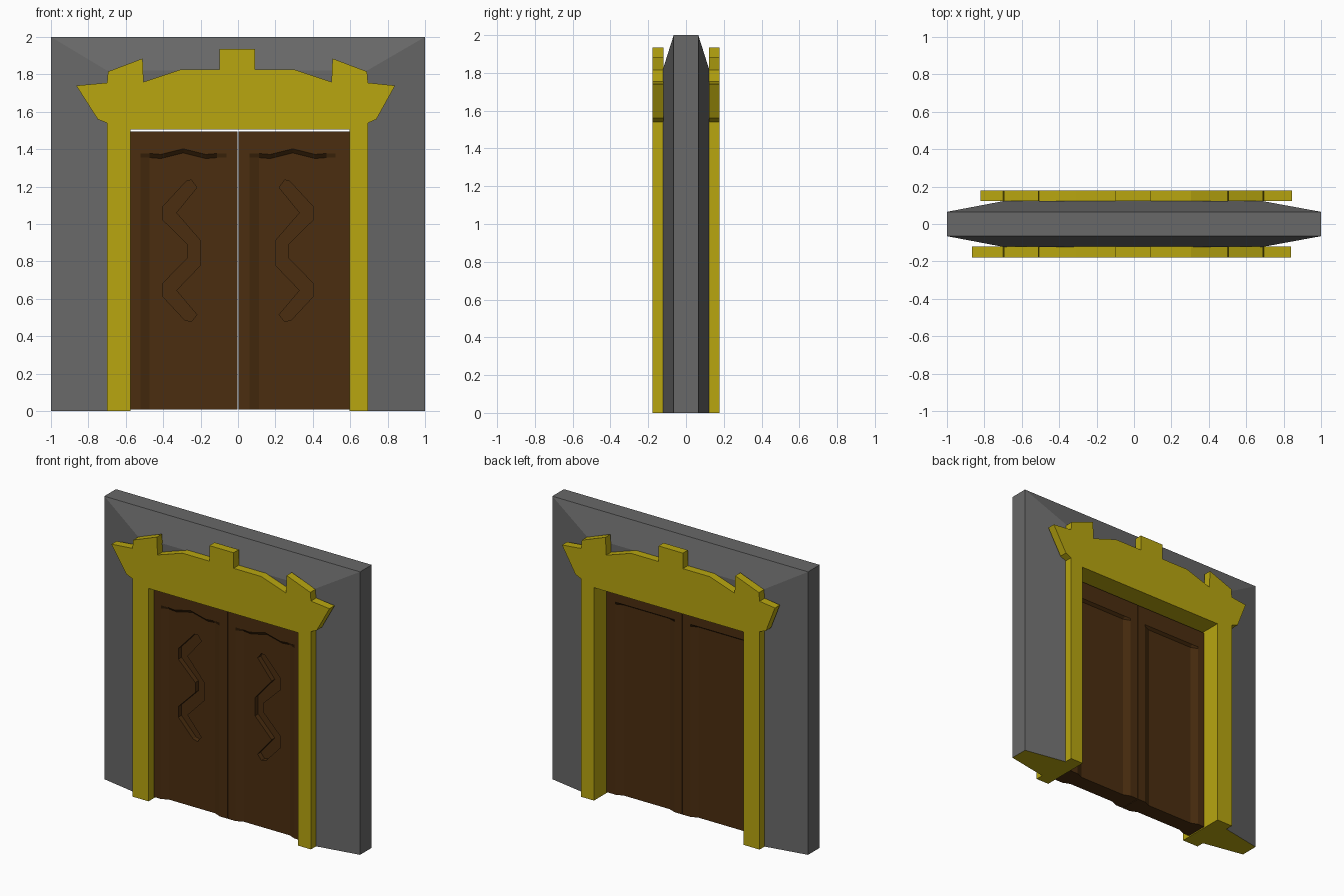
import bpy, bmesh

if "Cube" in bpy.data.objects:
    bpy.data.objects.remove(bpy.data.objects["Cube"])


def material(name, rgb):
    m = bpy.data.materials.new(name)
    m.diffuse_color = (*rgb, 1)
    m.use_nodes = True
    m.node_tree.nodes["Principled BSDF"].inputs["Base Color"].default_value = m.diffuse_color
    return m


GOLD = material("gold", (0.48, 0.38, 0.005))
WOOD = material("dark_wood", (0.07, 0.027, 0.005))
STONE = material("grey_stone", (0.14, 0.14, 0.14))


def finish(name, bm, *mats):
    bmesh.ops.recalc_face_normals(bm, faces=bm.faces)
    me = bpy.data.meshes.new(name)
    bm.to_mesh(me)
    bm.free()
    for m in mats:
        me.materials.append(m)
    ob = bpy.data.objects.new(name, me)
    bpy.context.collection.objects.link(ob)
    return ob


def slab(name, pts, y0, y1, mat):
    """Extrude an x-z outline from y0 to y1."""
    bm = bmesh.new()
    face = bm.faces.new([bm.verts.new((x, y0, z)) for x, z in pts])
    new = bmesh.ops.extrude_face_region(bm, geom=[face])["geom"]
    moved = [v for v in new if isinstance(v, bmesh.types.BMVert)]
    bmesh.ops.translate(bm, verts=moved, vec=(0, y1 - y0, 0))
    return finish(name, bm, mat)


L, R, TOP = -0.575, 0.595, 1.505   # doorway opening


# Wall: chamfered arch of outer, middle and doorway rings; gold lining and foot
def wall():
    bm = bmesh.new()

    def ring(l, r, z, y):
        return [bm.verts.new((x, y, h)) for x, h in ((l, 0), (l, z), (r, z), (r, 0))]

    rings = []
    for s in (-1, 1):
        side = [ring(-1, 1, 2, 0.065 * s), ring(-0.7, 0.69, 1.82, 0.122 * s),
                ring(L, R, TOP, 0.122 * s)]
        rings += side if s < 0 else side[::-1]
    for k in range(6):
        a, b = rings[k], rings[(k + 1) % 6]
        for i in range(3):
            f = bm.faces.new((a[i], a[i + 1], b[i + 1], b[i]))
            f.material_index = int(k == 2)
    for i in (0, 3):
        bm.faces.new([r[i] for r in rings]).material_index = 1
    finish("wall", bm, STONE, GOLD)


wall()

# Crowned door surround, front and back
for name, y0, y1, lx, rx in (("front_surround", -0.178, -0.12, -0.865, 0.84),
                             ("back_surround", 0.122, 0.178, -0.82, 0.845)):
    outline = [
        (-0.7, 0), (L, 0), (L, TOP), (R, TOP), (R, 0), (0.695, 0),
        (0.695, 1.54), (0.74, 1.56), (rx, 1.74), (0.695, 1.755), (0.69, 1.815),
        (0.505, 1.885), (0.5, 1.76), (0.305, 1.825), (0.09, 1.825), (0.09, 1.935),
        (-0.1, 1.935), (-0.1, 1.825), (-0.31, 1.825), (-0.505, 1.76),
        (-0.51, 1.885), (-0.695, 1.815), (-0.7, 1.755), (lx, 1.74),
        (-0.75, 1.56), (-0.7, 1.54)]
    slab(name, outline, y0, y1, GOLD)


# Door leaf: recessed panel on both faces, wavy top on the front one
WAVE = (0, -0.005, 0.01, 0.025, 0.01, -0.005, 0)


def leaf(name, x0, x1, cx):
    bm = bmesh.new()
    inner = [cx - 0.18 + 0.06 * i for i in range(7)]
    xs = [x0, cx - 0.23] + inner + [cx + 0.23, x1]
    waves = [0, 0, *WAVE, 0, 0]
    n = len(xs)
    grids = []
    for y, sunk, amp, rise in ((-0.117, -0.095, 1, 0.022), (0.04, 0.02, 0, 0.014)):
        rows = []
        for j in range(4):
            row = []
            for i, x in enumerate(xs):
                w = waves[i] * amp
                z = (0.008, 1.355 + w, 1.355 + rise + w, 1.495)[j]
                deep = j < 2 and 2 <= i <= n - 3
                row.append(bm.verts.new((x, sunk if deep else y, z)))
            rows.append(row)
        for j in range(3):
            for i in range(n - 1):
                bm.faces.new((rows[j][i], rows[j][i + 1], rows[j + 1][i + 1], rows[j + 1][i]))
        grids.append(rows)
    rims = [g[0] + [g[1][-1], g[2][-1]] + g[3][::-1] + [g[2][0], g[1][0]] for g in grids]
    a, b = rims
    for i in range(len(a)):
        k = (i + 1) % len(a)
        bm.faces.new((a[i], a[k], b[k], b[i]))
    return finish(name, bm, WOOD)


# Zigzag groove outline, mirrored for the right leaf
ZIGZAG = [(-0.25, 1.235), (-0.22, 1.195), (-0.33, 1.06), (-0.2, 0.91), (-0.2, 0.78),
          (-0.33, 0.645), (-0.22, 0.515), (-0.25, 0.478), (-0.285, 0.487), (-0.4, 0.61),
          (-0.4, 0.685), (-0.267, 0.82), (-0.267, 0.89), (-0.4, 1.02), (-0.4, 1.095),
          (-0.275, 1.23)]

for side, s, x0, x1, cx in (("left", 1, L, -0.002, -0.292), ("right", -1, 0.002, R, 0.292)):
    door = leaf(side + "_door", x0, x1, cx)
    cutter = slab(side + "_groove_cutter", [(x * s, z) for x, z in ZIGZAG], -0.2, -0.06, WOOD)
    cutter.hide_render = True
    cutter.hide_set(True)
    mod = door.modifiers.new("groove", "BOOLEAN")
    mod.operation = "DIFFERENCE"
    mod.solver = "EXACT"
    mod.object = cutter
